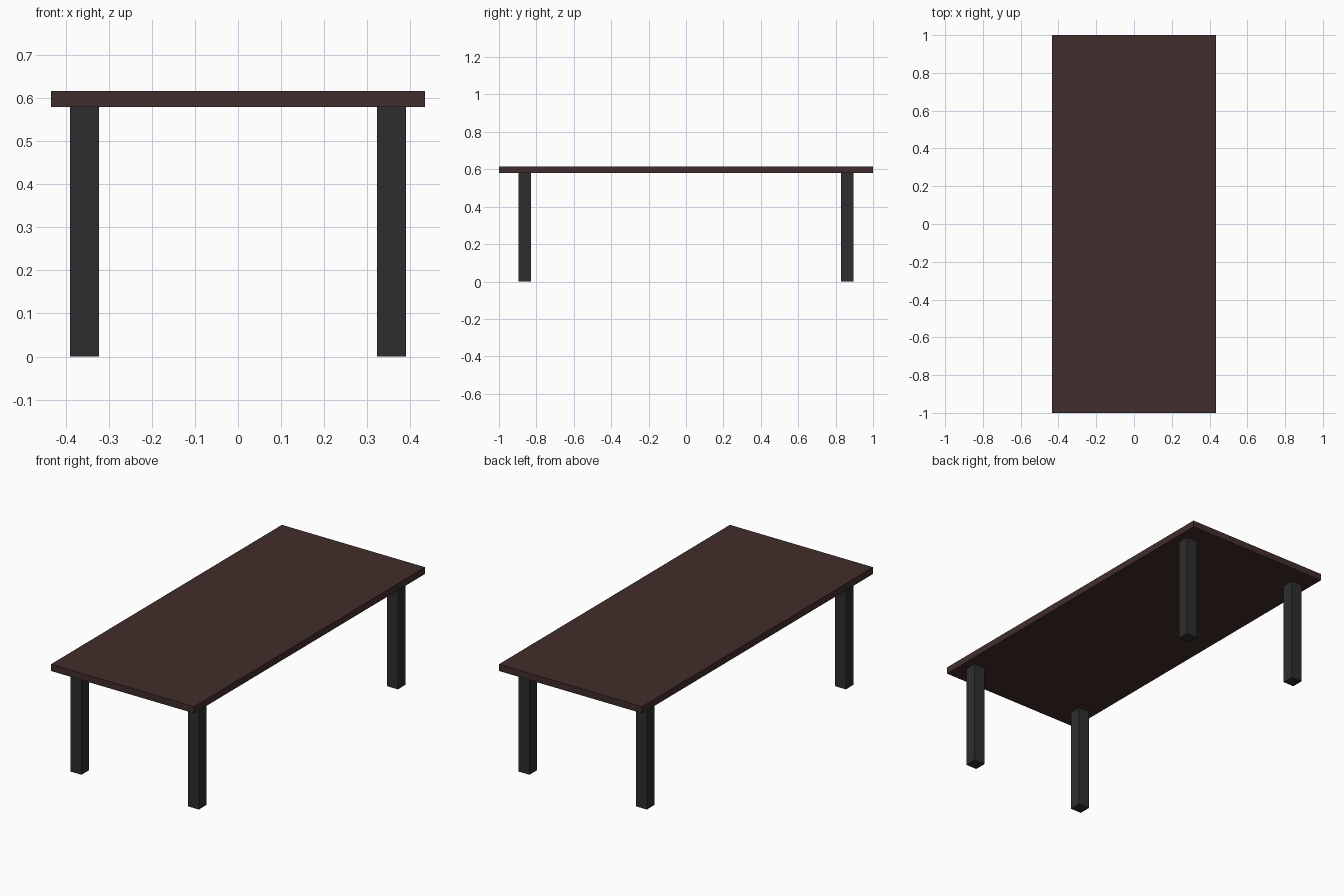
import bpy

if "Cube" in bpy.data.objects:
    bpy.data.objects.remove(bpy.data.objects["Cube"])

TOP_Z, UNDER_Z = 0.616, 0.579
LEG_W, LEG_X, LEG_Y = 0.067, 0.356, 0.862


def material(name, color):
    mat = bpy.data.materials.new(name)
    mat.diffuse_color = (*color, 1)
    mat.use_nodes = True
    mat.node_tree.nodes["Principled BSDF"].inputs["Base Color"].default_value = mat.diffuse_color
    return mat


def box(name, center, size, mat):
    bpy.ops.mesh.primitive_cube_add(size=1, location=center)
    obj = bpy.context.object
    obj.name = name
    obj.scale = size
    bpy.ops.object.transform_apply(location=False, rotation=False, scale=True)
    obj.data.materials.append(mat)
    return obj


wood = material("dark_wood", (0.053, 0.027, 0.025))
metal = material("black_metal", (0.027, 0.027, 0.027))

# Table top slab
box("table_top", (0, 0, (TOP_Z + UNDER_Z) / 2), (0.868, 2.0, TOP_Z - UNDER_Z), wood)

# Four square legs, inset from the corners
for side, sx in (("left", -1), ("right", 1)):
    for end, sy in (("front", -1), ("back", 1)):
        box(f"{end}_{side}_leg", (sx * LEG_X, sy * LEG_Y, UNDER_Z / 2),
            (LEG_W, LEG_W, UNDER_Z), metal)
